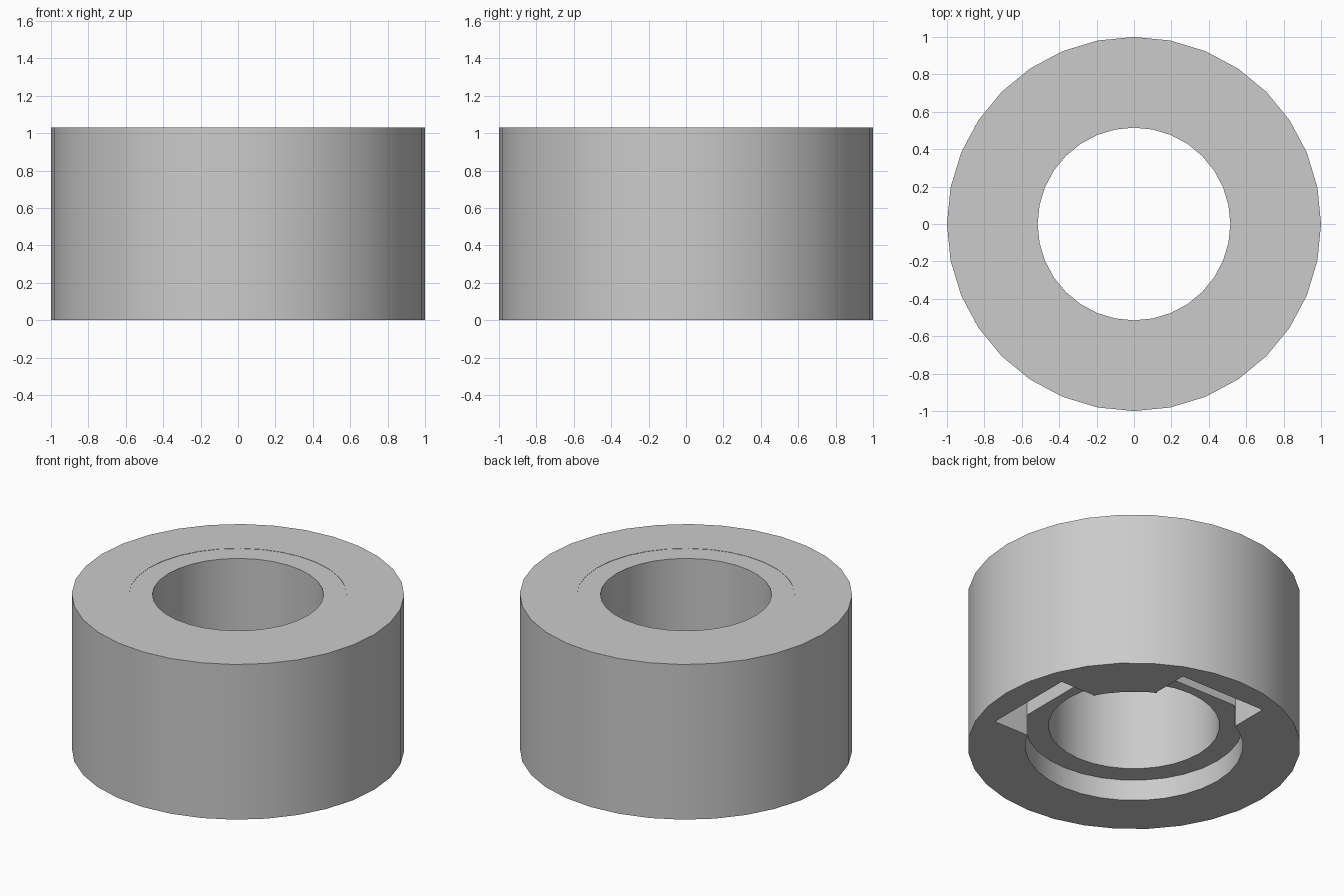
import bpy, bmesh
from math import tau
from mathutils import Matrix

cube = bpy.data.objects.get("Cube")
if cube:
    bpy.data.objects.remove(cube, do_unlink=True)

SIDES = 32
HEIGHT = 1.03
RIM, SEAT, BORE = 1.0, 0.655, 0.515   # radii
SEAT_DEPTH = 0.14

grey = bpy.data.materials.new("plain grey")
grey.use_nodes = True
colour = (0.6, 0.6, 0.6, 1)
grey.diffuse_color = colour
grey.node_tree.nodes["Principled BSDF"].inputs["Base Color"].default_value = colour


def add_object(name, bm):
    bmesh.ops.recalc_face_normals(bm, faces=bm.faces)
    mesh = bpy.data.meshes.new(name)
    bm.to_mesh(mesh)
    bm.free()
    obj = bpy.data.objects.new(name, mesh)
    bpy.context.collection.objects.link(obj)
    mesh.materials.append(grey)
    return obj


# Thick collar: closed profile turned around the z axis
profile = [(SEAT, 0), (RIM, 0), (RIM, HEIGHT), (SEAT, HEIGHT),
           (SEAT, HEIGHT - 0.002), (BORE, HEIGHT - 0.002),
           (BORE, SEAT_DEPTH), (SEAT, SEAT_DEPTH)]
bm = bmesh.new()
points = [bm.verts.new((r, 0, z)) for r, z in profile]
edges = [bm.edges.new((a, b)) for a, b in zip(points, points[1:] + points[:1])]
bmesh.ops.spin(bm, geom=points + edges, cent=(0, 0, 0), axis=(0, 0, 1),
               angle=tau, steps=SIDES, use_merge=True)
bmesh.ops.remove_doubles(bm, verts=bm.verts, dist=0.0005)
collar = add_object("collar", bm)

# Two rectangular pockets in the underside, on the +x and +y sides
INNER, OUTER, WIDTH, DEPTH = 0.577, 0.83, 0.625, 0.62
for name, turn in (("pocket_cutter_x", 0), ("pocket_cutter_y", tau / 4)):
    bm = bmesh.new()
    bmesh.ops.create_cube(bm, size=1, matrix=(
        Matrix.Rotation(turn, 4, "Z")
        @ Matrix.Translation(((INNER + OUTER) / 2, 0, DEPTH / 2 - 0.1))
        @ Matrix.Diagonal((OUTER - INNER, WIDTH, DEPTH + 0.2, 1))))
    cutter = add_object(name, bm)
    cutter.hide_render = True
    cutter.hide_set(True)
    cut = collar.modifiers.new(name, "BOOLEAN")
    cut.operation = "DIFFERENCE"
    cut.solver = "EXACT"
    cut.object = cutter

# Apply the cuts, then smooth the round walls
bpy.context.view_layer.objects.active = collar
collar.select_set(True)
for modifier in list(collar.modifiers):
    bpy.ops.object.modifier_apply(modifier=modifier.name)
for name in ("pocket_cutter_x", "pocket_cutter_y"):
    bpy.data.objects.remove(bpy.data.objects[name], do_unlink=True)
bpy.ops.object.shade_smooth_by_angle(angle=0.5)
